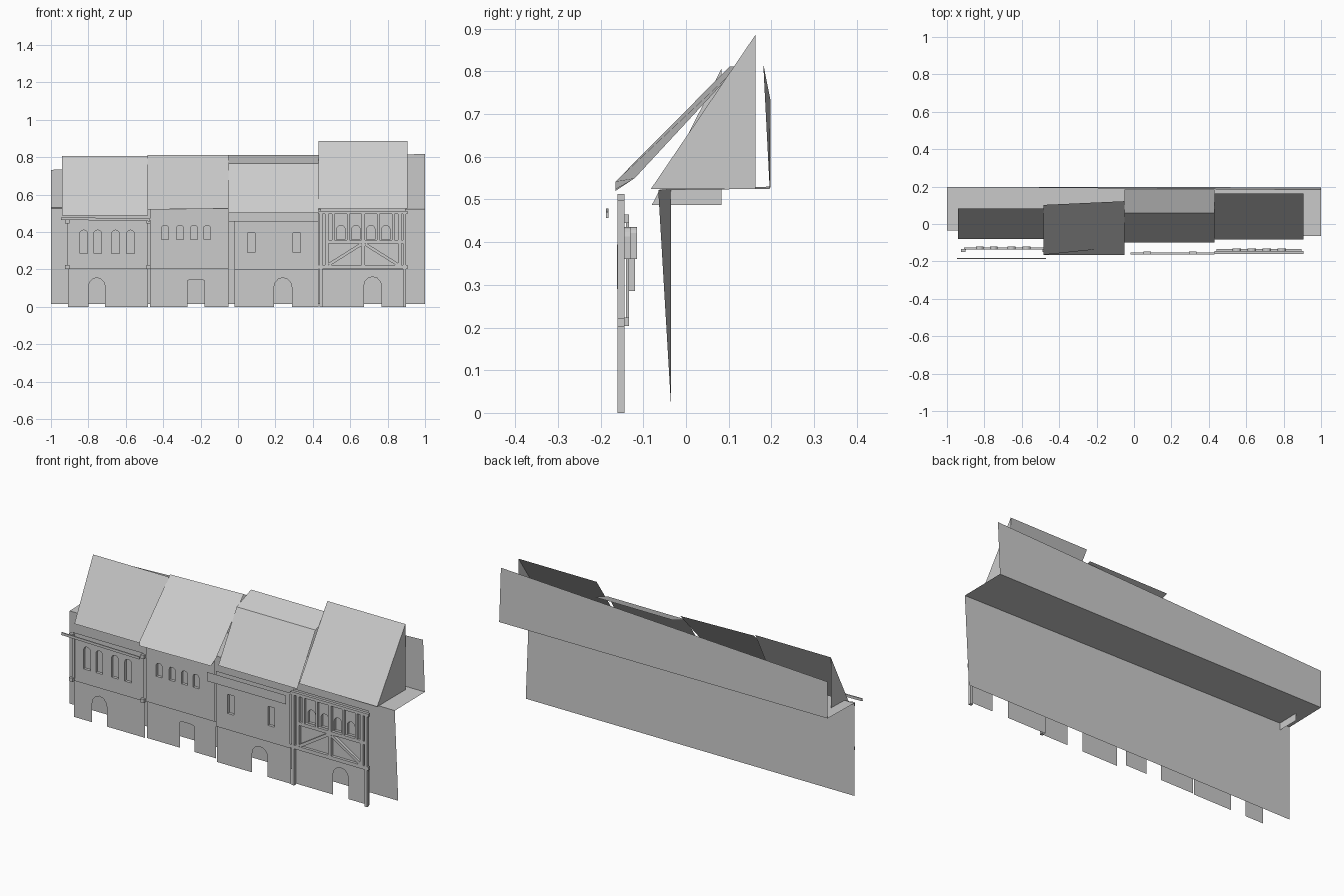
import bpy, bmesh, math
from mathutils import Vector

if "Cube" in bpy.data.objects:
    bpy.data.objects.remove(bpy.data.objects["Cube"])


def finish(name, bm):
    me = bpy.data.meshes.new(name)
    bm.to_mesh(me)
    bm.free()
    ob = bpy.data.objects.new(name, me)
    bpy.context.collection.objects.link(ob)
    return ob


def sheet(name, *faces):
    """Open surface made of a few polygons."""
    bm = bmesh.new()
    for f in faces:
        bm.faces.new([bm.verts.new(p) for p in f])
    bmesh.ops.remove_doubles(bm, verts=bm.verts, dist=1e-4)
    return finish(name, bm)


def strip(name, profile, x0, x1):
    """Sweep a (y, z) profile along x."""
    return sheet(name, *[[(x0, *a), (x1, *a), (x1, *b), (x0, *b)]
                         for a, b in zip(profile, profile[1:])])


def beam(name, a, b, y, w=0.02, d=0.016):
    """Rectangular timber between two (x, z) points, front face at y."""
    a, b = Vector(a), Vector(b)
    t = (b - a).normalized()
    n = Vector((-t.y, t.x)) * w / 2
    ring = [a + n, b + n, b - n, a - n]
    bm = bmesh.new()
    f = [bm.verts.new((p.x, y, p.y)) for p in ring]
    k = [bm.verts.new((p.x, y + d, p.y)) for p in ring]
    bm.faces.new(f)
    bm.faces.new(k[::-1])
    for i in range(4):
        j = (i + 1) % 4
        bm.faces.new((f[j], f[i], k[i], k[j]))
    bmesh.ops.recalc_face_normals(bm, faces=bm.faces)
    return finish(name, bm)


def arch(cx, w, z0, z1, rise, n=6):
    """Opening outline from bottom left, over the top, to bottom right."""
    pts = [(cx - w / 2, z0)]
    if rise == 0:
        pts += [(cx - w / 2, z1), (cx + w / 2, z1)]
    else:
        for i in range(n + 1):
            a = math.pi * (1 - i / n)
            pts.append((cx + w / 2 * math.cos(a), z1 - rise + rise * math.sin(a)))
    return pts + [(cx + w / 2, z0)]


def wall(name, outline, holes, y):
    """Flat wall sheet with openings."""
    bm = bmesh.new()
    for loop in [outline] + holes:
        vs = [bm.verts.new((x, y, z)) for x, z in loop]
        for i, v in enumerate(vs):
            bm.edges.new((v, vs[(i + 1) % len(vs)]))
    bmesh.ops.triangle_fill(bm, use_beauty=True, edges=bm.edges[:], normal=(0, -1, 0))
    for f in bm.faces:
        f.normal_update()
        if f.normal.y > 0:
            f.normal_flip()
    return finish(name, bm)


def window(name, loop, y, depth=0.015):
    """Recess sides and pane behind an opening."""
    faces = [[(x, y + depth, z) for x, z in reversed(loop)]]
    for (ax, az), (bx, bz) in zip(loop, loop[1:] + loop[:1]):
        faces.append([(ax, y, az), (bx, y, bz), (bx, y + depth, bz), (ax, y + depth, az)])
    return sheet(name, *faces)


# Facades: x range, wall y, floor line, top, door (centre, width, height, rise),
# windows (centres, width, bottom, top, rise)
houses = [
    (-0.91, -0.48, -0.135, 0.205, 0.47, (-0.755, 0.09, 0.155, 0.05),
     ([-0.825, -0.75, -0.655, -0.575], 0.042, 0.285, 0.41, 0.02)),
    (-0.47, -0.05, -0.13, 0.205, 0.54, (-0.225, 0.09, 0.147, 0.008),
     ([-0.39, -0.31, -0.235, -0.165], 0.036, 0.36, 0.435, 0.014)),
    (-0.02, 0.43, -0.162, 0.20, 0.505, (0.24, 0.095, 0.155, 0.05),
     ([0.07, 0.315], 0.04, 0.29, 0.395, 0)),
    (0.44, 0.895, -0.145, 0.20, 0.525, (0.72, 0.095, 0.16, 0.05),
     ([0.55, 0.63, 0.71, 0.79], 0.046, 0.36, 0.435, 0.022)),
]
for i, (x0, x1, y, zf, zt, door, (xs, ww, w0, w1, rise)) in enumerate(houses, 1):
    cx, dw, dh, dr = door
    yl = y + 0.01
    wall(f"lower_wall_{i}", [(x0, 0), *arch(cx, dw, 0, dh, dr), (x1, 0), (x1, zf), (x0, zf)], [], yl)
    loops = [arch(x, ww, w0, w1, rise) for x in xs]
    wall(f"upper_wall_{i}", [(x0, zf), (x1, zf), (x1, zt), (x0, zt)], loops, y)
    strip(f"storey_step_{i}", [(yl, zf), (y, zf)], x0, x1)
    for j, loop in enumerate(loops, 1):
        window(f"window_{i}_{j}", loop, y)

# Roofs
E1, E4 = -0.94, 0.905
sheet("roof_1",
      [(E1, -0.08, 0.487), (-0.48, -0.08, 0.487), (-0.48, 0.083, 0.806), (E1, 0.083, 0.806)],
      [(E1, -0.08, 0.487), (E1, 0.083, 0.806), (E1, 0.083, 0.487)])
sheet("roof_2",
      [(-0.485, -0.165, 0.542), (-0.05, -0.12, 0.55), (-0.05, 0.122, 0.811), (-0.485, 0.102, 0.811)],
      [(-0.485, -0.165, 0.52), (-0.05, -0.165, 0.525), (-0.05, -0.12, 0.55), (-0.485, -0.165, 0.542)])
strip("roof_3", [(-0.1, 0.503), (0.06, 0.765), (0.185, 0.812)], -0.05, 0.43)
sheet("roof_4",
      [(0.43, -0.082, 0.525), (E4, -0.082, 0.525), (E4, 0.163, 0.886), (0.43, 0.163, 0.886)],
      [(E4, -0.082, 0.525), (E4, 0.163, 0.525), (E4, 0.163, 0.886)])

# Eaves boards
beam("cornice_1", (-0.945, 0.472), (-0.47, 0.464), -0.187, 0.014, 0.006)
strip("eaves_board_3", [(-0.198, 0.455), (-0.198, 0.505)], -0.05, 0.43)

# Corner posts and brackets of the first house
for s, x in (("left", -0.913), ("right", -0.478)):
    for n, z in (("low", 0.213), ("high", 0.455)):
        beam(f"bracket_{s}_{n}", (x, z - 0.01), (x, z + 0.01), -0.15, 0.022)
beam("side_strip_1", (-0.905, 0.22), (-0.905, 0.455), -0.14, 0.014, 0.006)

# Timber frame of the last house
for k, (a, b, w) in enumerate([
        ((0.43, 0.505), (0.905, 0.505), 0.016), ((0.47, 0.348), (0.885, 0.348), 0.018),
        ((0.43, 0.212), (0.905, 0.212), 0.02),
        ((0.445, 0), (0.445, 0.5), 0.016), ((0.89, 0), (0.89, 0.5), 0.016),
        ((0.475, 0.22), (0.475, 0.5), 0.018), ((0.865, 0.22), (0.865, 0.5), 0.018),
        ((0.51, 0.355), (0.51, 0.5), 0.014), ((0.83, 0.355), (0.83, 0.5), 0.014),
        ((0.59, 0.355), (0.59, 0.5), 0.012), ((0.67, 0.22), (0.67, 0.5), 0.018),
        ((0.75, 0.355), (0.75, 0.5), 0.012),
        ((0.66, 0.335), (0.485, 0.225), 0.016), ((0.68, 0.335), (0.855, 0.225), 0.016)], 1):
    beam(f"timber_{k}", a, b, -0.16, w)

# Slightly twisted backing wall, ledge and rear panel behind the whole row
wl, wr = (-1, -0.035, 0.525), (1, -0.065, 0.522)
bl, br = (-1, 0.198, 0.53), (1, 0.196, 0.525)
sheet("backing_wall", [(1, -0.035, 0.015), (-1, -0.035, 0.015), wl, wr])
sheet("ledge", [wl, bl, br, wr])
sheet("rear_panel", [br, bl, (-1, 0.198, 0.732), (1, 0.181, 0.818)])
